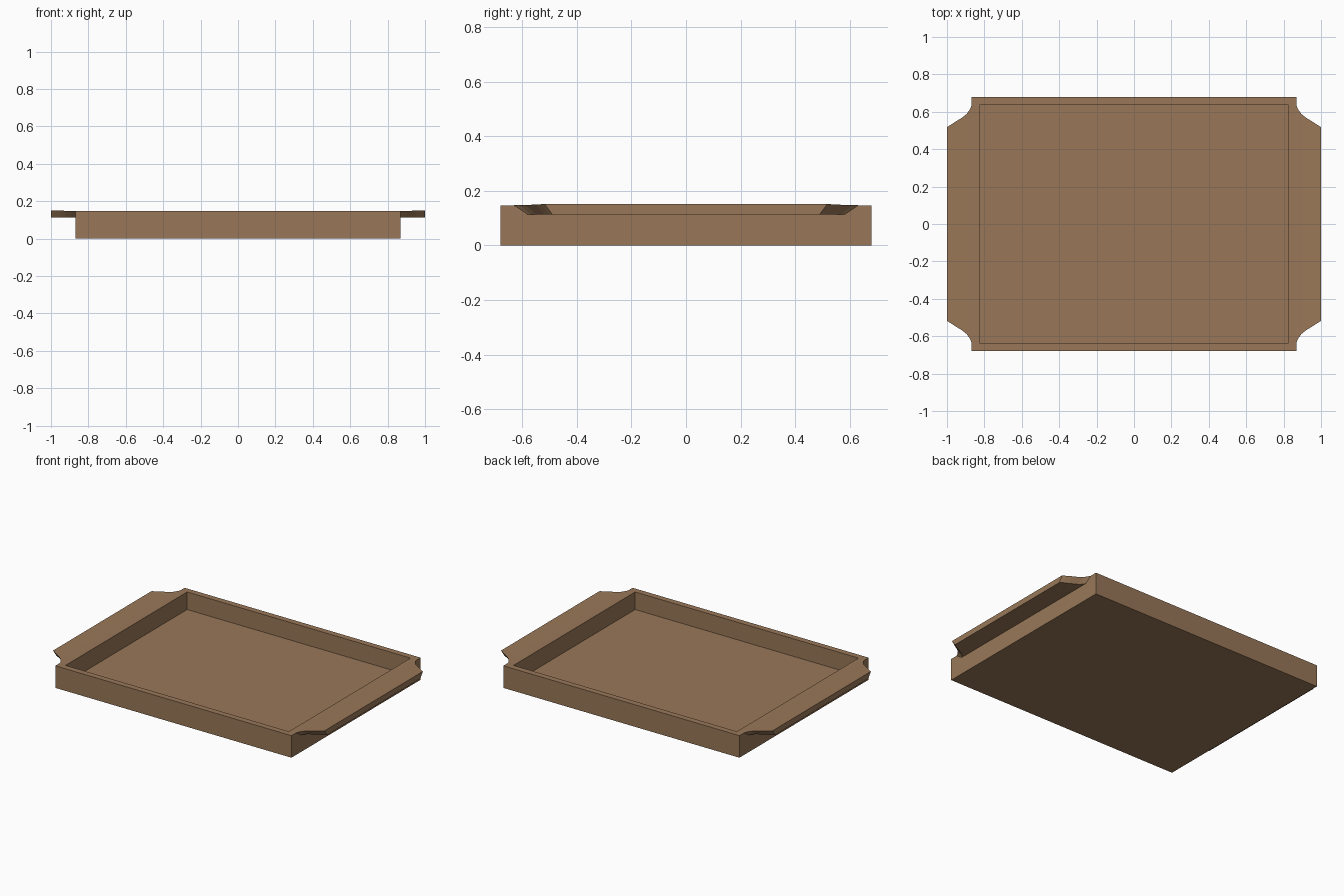
import bpy, bmesh

if "Cube" in bpy.data.objects:
    bpy.data.objects.remove(bpy.data.objects["Cube"])

wood = bpy.data.materials.new("brown_wood")
wood.diffuse_color = (0.318, 0.187, 0.098, 1)
wood.use_nodes = True
wood.node_tree.nodes["Principled BSDF"].inputs["Base Color"].default_value = wood.diffuse_color


def finish(name, bm):
    bmesh.ops.recalc_face_normals(bm, faces=bm.faces)
    mesh = bpy.data.meshes.new(name)
    bm.to_mesh(mesh)
    bm.free()
    mesh.materials.append(wood)
    obj = bpy.data.objects.new(name, mesh)
    bpy.context.collection.objects.link(obj)
    return obj


def loft(name, rings):
    """Closed solid through stacked rings of equal point count."""
    bm = bmesh.new()
    loops = [[bm.verts.new(p) for p in ring] for ring in rings]
    n = len(loops[0])
    for a, b in zip(loops, loops[1:]):
        for i in range(n):
            j = (i + 1) % n
            bm.faces.new((a[i], a[j], b[j], b[i]))
    bm.faces.new(loops[0])
    bm.faces.new(loops[-1])
    return finish(name, bm)


def rect(x, y, z):
    return [(-x, -y, z), (x, -y, z), (x, y, z), (-x, y, z)]


# Tray body: outer wall, flat rim, inner wall and recessed floor
loft("tray_body", [rect(0.87, 0.68, 0), rect(0.87, 0.68, 0.147),
                   rect(0.823, 0.64, 0.147), rect(0.823, 0.64, 0.03)])

# Side handles: x, half-width at top, half-width at bottom, top height
section = [(0.868, 0.635, 0.585, 0.147), (0.878, 0.612, 0.568, 0.148),
           (0.895, 0.588, 0.55, 0.148), (0.92, 0.568, 0.535, 0.149),
           (0.95, 0.55, 0.52, 0.15), (0.98, 0.53, 0.505, 0.151),
           (1.0, 0.518, 0.49, 0.152)]
for side, name in ((1, "right_handle"), (-1, "left_handle")):
    loft(name, [[(side * x, -t, z), (side * x, t, z),
                 (side * x, b, 0.114), (side * x, -b, 0.114)]
                for x, t, b, z in section])
